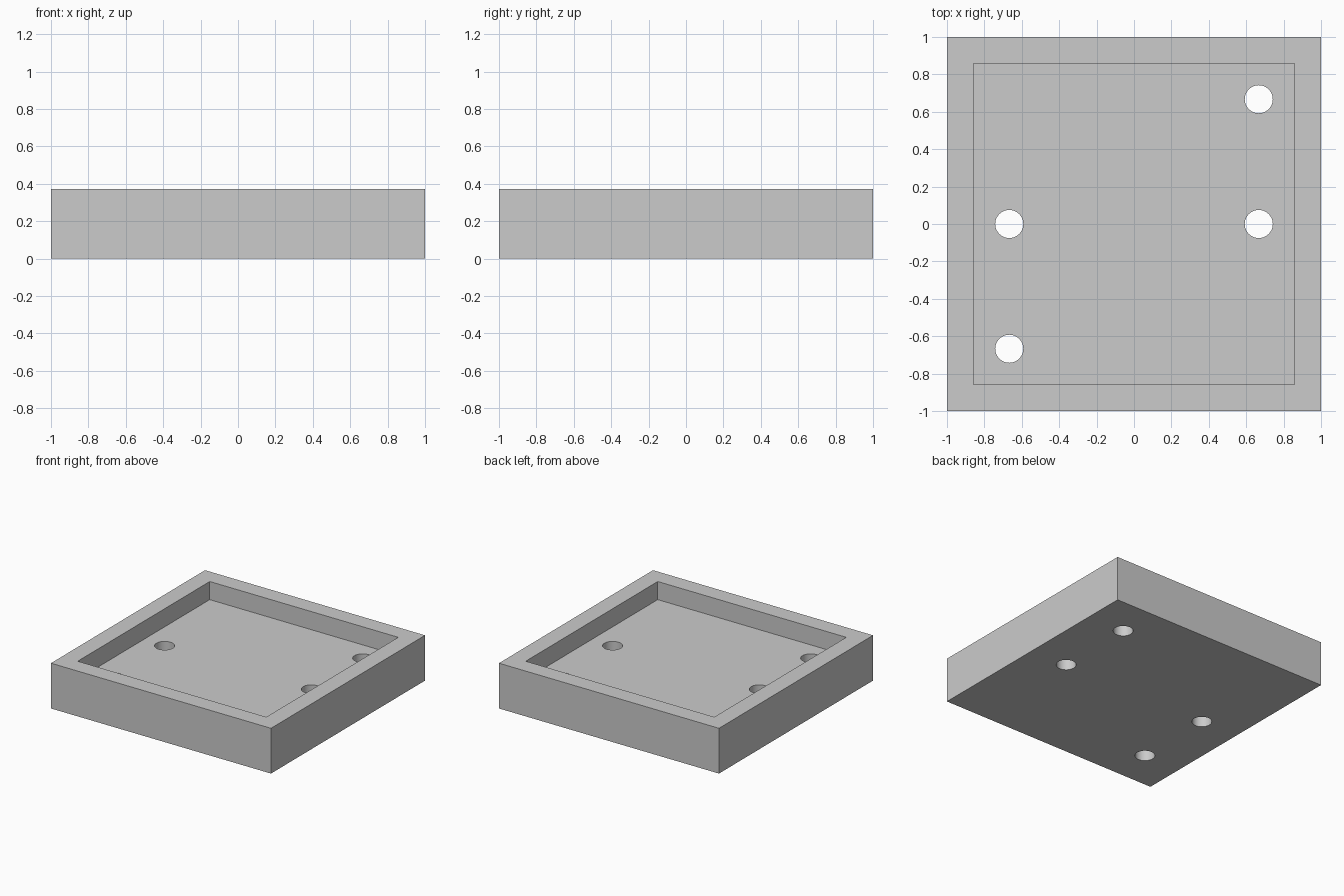
import bpy

cube = bpy.data.objects.get("Cube")
if cube:
    bpy.data.objects.remove(cube, do_unlink=True)

HEIGHT, FLOOR = 0.372, 0.223
INNER = 0.857           # half width of the recess
HOLE_R, HOLE_POS = 0.075, 0.667

grey = bpy.data.materials.new("light_grey")
grey.use_nodes = True
colour = (0.6, 0.6, 0.6, 1)
grey.diffuse_color = colour
grey.node_tree.nodes["Principled BSDF"].inputs["Base Color"].default_value = colour


def box(name, half, z0, z1):
    bpy.ops.mesh.primitive_cube_add(size=2, location=(0, 0, (z0 + z1) / 2))
    obj = bpy.context.object
    obj.name = name
    obj.scale = (half, half, (z1 - z0) / 2)
    bpy.ops.object.transform_apply(location=True, rotation=False, scale=True)
    return obj


def cut(target, cutter):
    cutter.hide_render = True
    mod = target.modifiers.new("cut", "BOOLEAN")
    mod.operation = "DIFFERENCE"
    mod.solver = "EXACT"
    mod.object = cutter
    bpy.context.view_layer.objects.active = target
    bpy.ops.object.modifier_apply(modifier=mod.name)
    bpy.data.objects.remove(cutter, do_unlink=True)


# Square tray with a raised rim
tray = box("tray", 1, 0, HEIGHT)
tray.data.materials.append(grey)
cut(tray, box("recess_cutter", INNER, FLOOR, HEIGHT + 0.2))

# Round holes through the floor: two per side, each side offset
for x, y in ((1, 1), (1, 0), (-1, 0), (-1, -1)):
    bpy.ops.mesh.primitive_cylinder_add(
        vertices=48, radius=HOLE_R, depth=1,
        location=(x * HOLE_POS, y * HOLE_POS, 0))
    cut(tray, bpy.context.object)

# Smooth hole walls, sharp edges elsewhere
bpy.ops.object.select_all(action="DESELECT")
tray.select_set(True)
bpy.context.view_layer.objects.active = tray
bpy.ops.object.shade_smooth_by_angle()
